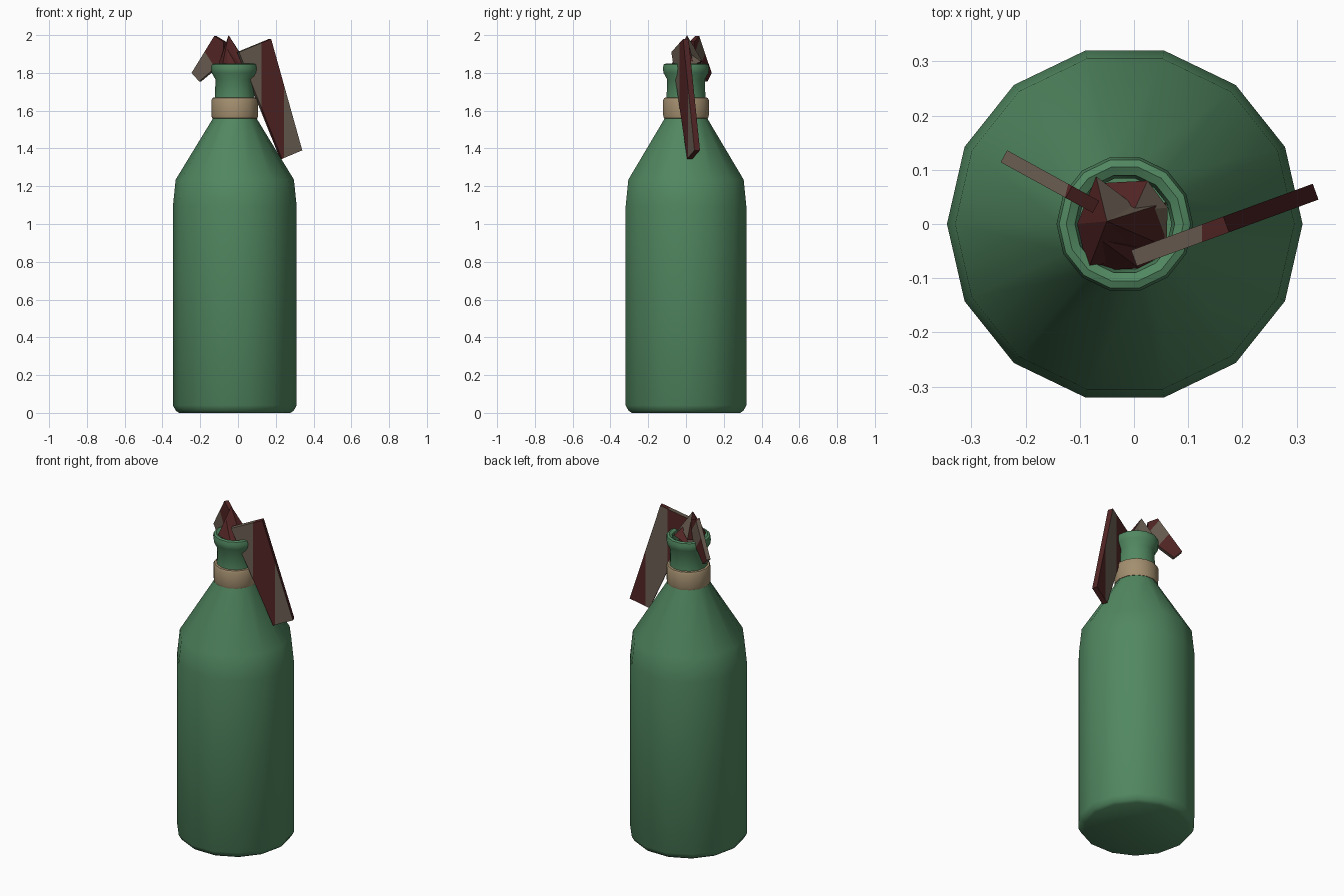
import bpy, bmesh, math
from mathutils import Vector

if "Cube" in bpy.data.objects:
    bpy.data.objects.remove(bpy.data.objects["Cube"])

CX, SIDES = -0.017, 14      # bottle axis and facet count


def mat(name, rgb):
    m = bpy.data.materials.new(name)
    m.diffuse_color = (*rgb, 1)
    m.use_nodes = True
    m.node_tree.nodes["Principled BSDF"].inputs["Base Color"].default_value = m.diffuse_color
    return m


green = mat("bottle_green", (0.083, 0.245, 0.118))
tan = mat("band_tan", (0.37, 0.275, 0.16))
red = mat("cloth_dark_red", (0.085, 0.018, 0.018))
grey = mat("cloth_grey_brown", (0.14, 0.107, 0.08))


def finish(name, bm, mats):
    bmesh.ops.recalc_face_normals(bm, faces=bm.faces[:])
    me = bpy.data.meshes.new(name)
    bm.to_mesh(me)
    bm.free()
    for m in mats:
        me.materials.append(m)
    ob = bpy.data.objects.new(name, me)
    bpy.context.collection.objects.link(ob)
    return ob


def smooth(ob):
    bpy.ops.object.select_all(action='DESELECT')
    ob.select_set(True)
    bpy.context.view_layer.objects.active = ob
    bpy.ops.object.shade_smooth_by_angle(angle=math.radians(40))


def lathe(name, profile, m, closed=False):
    """Spin an (r, z) profile; open profiles start and end on the axis."""
    bm = bmesh.new()
    rings = []
    for r, z in profile:
        n = SIDES if r > 0 else 1
        rings.append([bm.verts.new((CX + r * math.cos(math.tau * i / SIDES),
                                    r * math.sin(math.tau * i / SIDES), z)) for i in range(n)])
    pairs = list(zip(rings, rings[1:]))
    if closed:
        pairs.append((rings[-1], rings[0]))
    for a, b in pairs:
        for i in range(SIDES):
            j = (i + 1) % SIDES
            quad = [a[i % len(a)], a[j % len(a)], b[j % len(b)], b[i % len(b)]]
            bm.faces.new(list(dict.fromkeys(quad)))
    smooth(finish(name, bm, [m]))


def strip(name, outline, y_of_x, direction, thick, cuts, front, back, edge):
    """Upright cloth slab from an (x, z) outline, striped along the cut planes.
    Patterns hold 0 = red, 1 = grey for each stripe, left to right."""
    d = Vector((*direction, 0)).normalized()
    n = Vector((d.y, -d.x, 0))                    # points to the front
    bm = bmesh.new()
    a, b = [[bm.verts.new(Vector((x, y_of_x(x), z)) + n * s * thick / 2)
             for x, z in outline] for s in (1, -1)]
    bm.faces.new(a)
    bm.faces.new(b[::-1])
    for i in range(len(a)):
        j = (i + 1) % len(a)
        bm.faces.new((a[i], b[i], b[j], a[j]))
    for co, no in cuts:
        bmesh.ops.bisect_plane(bm, geom=bm.verts[:] + bm.edges[:] + bm.faces[:],
                               plane_co=co, plane_no=no)
    bmesh.ops.recalc_face_normals(bm, faces=bm.faces[:])
    for f in bm.faces:
        c = f.calc_center_median()
        k = sum((c - Vector(co)).dot(Vector(no)) > 0 for co, no in cuts)
        side = f.normal.dot(n)
        f.material_index = (front if side > 0.9 else back if side < -0.9 else edge)[k]
    finish(name, bm, [red, grey])


def shard(name, apex, base, colours):
    """Crumpled cloth peak: a fan from the apex to an irregular base."""
    bm = bmesh.new()
    top = bm.verts.new(apex)
    ring = [bm.verts.new(p) for p in base]
    for i, c in enumerate(colours):
        bm.faces.new((top, ring[i], ring[(i + 1) % len(ring)])).material_index = c
    bm.faces.new(ring[::-1])
    finish(name, bm, [red, grey])


# Bottle with body, shoulder, neck, rolled lip and inner throat
lathe("bottle", [(0, 0.012), (0.295, 0), (0.312, 0.012), (0.328, 0.04), (0.328, 1.09),
                 (0.313, 1.235), (0.118, 1.555), (0.106, 1.66), (0.102, 1.765),
                 (0.122, 1.80), (0.126, 1.825), (0.121, 1.845), (0.108, 1.85),
                 (0.092, 1.842), (0.086, 1.81), (0.086, 1.70), (0, 1.70)], green)

# Band around the neck
lathe("neck_band", [(0.108, 1.558), (0.120, 1.56), (0.124, 1.575), (0.124, 1.655),
                    (0.118, 1.668), (0.10, 1.67)], tan, closed=True)

# Long cloth strip hanging over the right side
strip("long_cloth_strip", [(0.0, 1.91), (0.17, 1.98), (0.335, 1.39), (0.228, 1.345)],
      lambda x: -0.063 + 0.366 * x, (0.338, 0.124), 0.031,
      [((0.125, 0, 0), (1, 0, 0)), ((0.243, 0, 0), (1, 0, 0))],
      front=(1, 0, 1), back=(0, 1, 0), edge=(1, 0, 0))

# Short cloth strip hanging over the left side
cut_n = (0.84, 0, 0.54)
strip("short_cloth_strip", [(-0.12, 1.995), (-0.24, 1.80), (-0.20, 1.755),
                            (-0.075, 1.86), (-0.07, 1.965)],
      lambda x: -0.007 - 0.55 * x, (0.175, -0.096), 0.025,
      [((-0.152, 0, 1.875), cut_n), ((-0.10, 0, 1.95), cut_n)],
      front=(1, 0, 0), back=(0, 1, 0), edge=(1, 1, 0))

# Crumpled cloth stuffed in the mouth
shard("cloth_peak", (-0.05, 0.005, 2.0),
      [(-0.085, -0.085, 1.83), (0.0, -0.05, 1.84), (0.055, -0.04, 1.83), (0.06, 0.04, 1.83),
       (0.0, 0.035, 1.88), (-0.07, 0.088, 1.86), (-0.105, 0.0, 1.84)],
      [0, 0, 0, 1, 1, 0, 0])
shard("cloth_front_fold", (-0.06, -0.03, 1.93),
      [(-0.086, -0.086, 1.80), (0.01, -0.082, 1.81), (0.055, -0.055, 1.80), (-0.02, 0.02, 1.82)],
      [0, 0, 0, 0])
shard("cloth_back_fold", (0.0, 0.025, 1.90),
      [(0.06, -0.04, 1.82), (0.062, 0.03, 1.84), (0.025, 0.08, 1.86), (-0.07, 0.075, 1.82),
       (-0.06, -0.02, 1.82)],
      [1, 1, 0, 1, 0])
